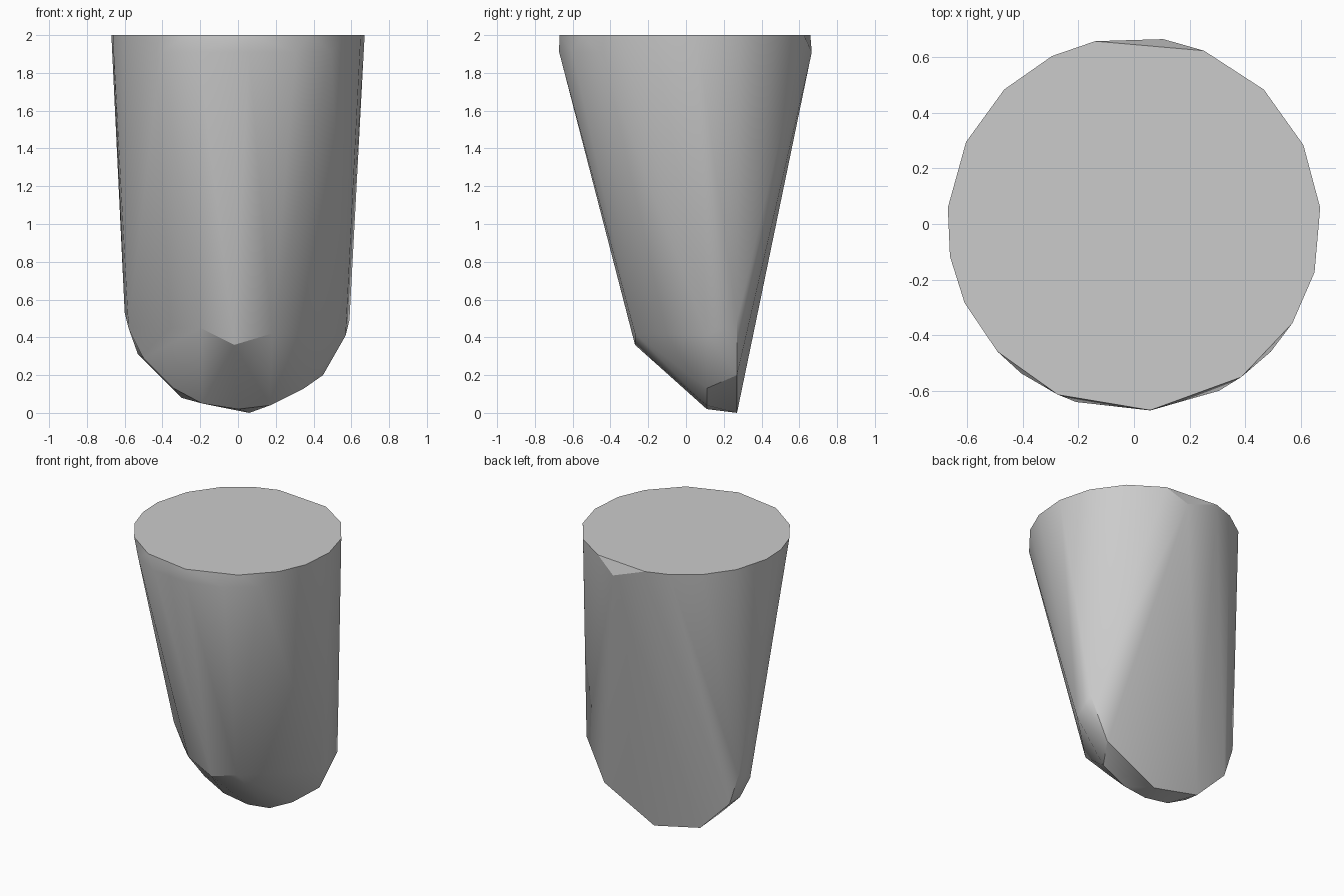
import bpy
import bmesh
from math import sin, cos, radians
from mathutils import Vector

default_cube = bpy.data.objects.get("Cube")
if default_cube:
    bpy.data.objects.remove(default_cube, do_unlink=True)


def make_material(name, colour):
    material = bpy.data.materials.new(name)
    material.use_nodes = True
    material.diffuse_color = colour
    shader = material.node_tree.nodes["Principled BSDF"]
    shader.inputs["Base Color"].default_value = colour
    shader.inputs["Roughness"].default_value = 0.7
    return material


def rim_points(angles, radius, height):
    """Points of a round rim at the given angles in degrees."""
    return [Vector((radius * cos(radians(a)), radius * sin(radians(a)), height))
            for a in angles]


def section_points(outline, depth):
    """Points of an upright outline (x, z) placed at one depth."""
    return [Vector((x, depth, z)) for x, z in outline]


def hull_object(name, points, material):
    """Wrap the points in a closed convex shell."""
    mesh = bpy.data.meshes.new(name)
    shell = bmesh.new()
    for point in points:
        shell.verts.new(point)
    result = bmesh.ops.convex_hull(shell, input=shell.verts)
    loose = [v for v in set(result["geom_interior"] + result["geom_unused"])
             if isinstance(v, bmesh.types.BMVert) and not v.link_faces]
    bmesh.ops.delete(shell, geom=loose, context="VERTS")
    # Merge the flat cap into one face
    bmesh.ops.dissolve_limit(shell, angle_limit=radians(0.5),
                             verts=shell.verts, edges=shell.edges)
    bmesh.ops.recalc_face_normals(shell, faces=shell.faces)
    shell.to_mesh(mesh)
    shell.free()
    mesh.materials.append(material)
    obj = bpy.data.objects.new(name, mesh)
    bpy.context.collection.objects.link(obj)
    return obj


grey = make_material("plain grey", (0.6, 0.6, 0.6, 1.0))

# Flat round top and the chipped rim just below it
top_rim = rim_points([5, 25, 46, 68, 102, 116, 134, 154, 175, 190, 205,
                      223, 246, 275, 305, 328, 345], 0.673, 2.0)
chipped_rim = rim_points([81, 233, 252, 275, 297, 317], 0.674, 1.91)

# Rounded outlines of the wedge foot, from back to front
back_edge = section_points([(-0.6, 0.53), (-0.53, 0.31), (-0.3, 0.08), (0.06, 0),
                            (0.45, 0.2), (0.59, 0.49)], 0.27)
middle_edge = section_points([(-0.58, 0.45), (-0.5, 0.29), (-0.34, 0.13),
                              (-0.19, 0.05), (0, 0.02), (0.17, 0.04),
                              (0.35, 0.13), (0.57, 0.41)], 0.11)
front_crease = section_points([(-0.2, 0.45), (-0.02, 0.36), (0.18, 0.42)], -0.27)

body = hull_object("tapered_body",
                   top_rim + chipped_rim + back_edge + middle_edge + front_crease,
                   grey)

# Smooth walls with sharp creases
bpy.ops.object.select_all(action="DESELECT")
body.select_set(True)
bpy.context.view_layer.objects.active = body
bpy.ops.object.shade_smooth_by_angle(angle=radians(30))
